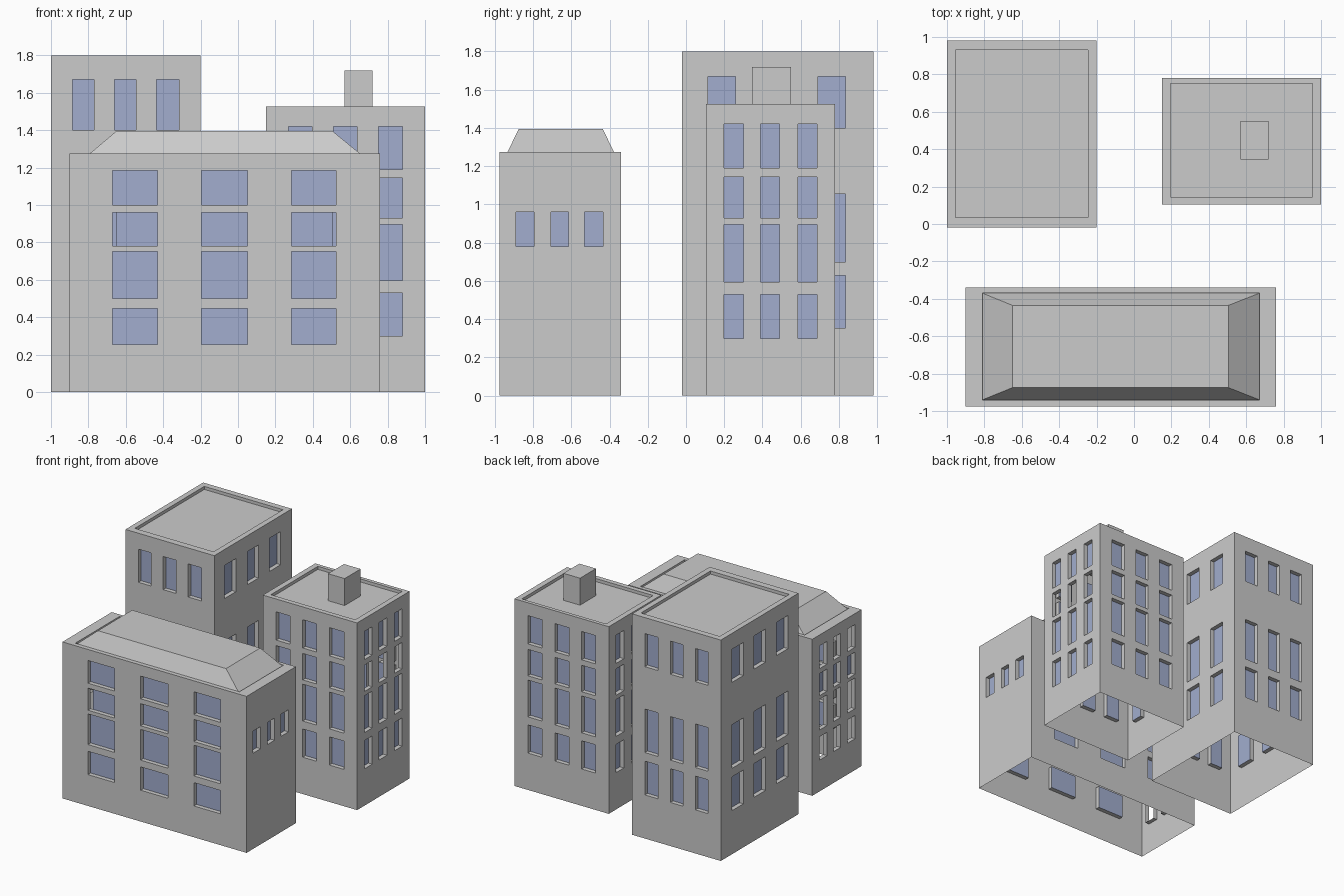
import bpy, bmesh
from mathutils import Vector

if "Cube" in bpy.data.objects:
    bpy.data.objects.remove(bpy.data.objects["Cube"])

glass = bpy.data.materials.new("window_glass")
glass.diffuse_color = (0.36, 0.42, 0.62, 1)
glass.use_nodes = True
glass.node_tree.nodes["Principled BSDF"].inputs["Base Color"].default_value = glass.diffuse_color
stone = bpy.data.materials.new("wall_grey")
stone.diffuse_color = (0.6, 0.6, 0.6, 1)
stone.use_nodes = True
stone.node_tree.nodes["Principled BSDF"].inputs["Base Color"].default_value = stone.diffuse_color
DEPTH = 0.035


def quad(bm, pts, facing, mat=0):
    """Add a quad whose normal points along 'facing'."""
    pts = [Vector(p) for p in pts]
    if (pts[1] - pts[0]).cross(pts[2] - pts[0]).dot(Vector(facing)) < 0:
        pts.reverse()
    bm.faces.new([bm.verts.new(p) for p in pts]).material_index = mat


def wall(bm, axis, at, side, span, height, cols, rows, kinds):
    """Wall along 'axis' (0=x, 1=y); row kinds: g glazed, o open, n none."""
    out = Vector((0, side, 0) if axis == 0 else (side, 0, 0))
    along = Vector((1, 0, 0) if axis == 0 else (0, 1, 0))
    up = Vector((0, 0, 1))

    def rect(u0, u1, z0, z1, d):
        c = at - side * d
        return [Vector((u, c, z) if axis == 0 else (c, u, z))
                for u, z in ((u0, z0), (u1, z0), (u1, z1), (u0, z1))]

    us = sorted([*span] + [u for c in cols for u in c])
    zs = sorted([0, height] + [z for r in rows for z in r])
    kind = {r[0]: k for r, k in zip(rows, kinds)}
    for i in range(len(us) - 1):
        for j in range(len(zs) - 1):
            cell = (us[i], us[i + 1], zs[j], zs[j + 1])
            k = kind.get(zs[j], 'n') if i % 2 else 'n'
            a = rect(*cell, 0)
            if k == 'n':
                quad(bm, a, out)
                continue
            # window reveals, then the pane
            b = rect(*cell, DEPTH)
            for n, f in enumerate((up, -along, -up, along)):
                m = (n + 1) % 4
                quad(bm, (a[n], a[m], b[m], b[n]), f)
            if k == 'g':
                quad(bm, b, out, 1)


def ring(x, y, z):
    return [(x[0], y[0], z), (x[1], y[0], z), (x[1], y[1], z), (x[0], y[1], z)]


def bridge(bm, a, b, facings):
    for n in range(4):
        m = (n + 1) % 4
        quad(bm, (a[n], a[m], b[m], b[n]), facings[n])


UP = [(0, 0, 1)] * 4
IN = [(0, 1, 0), (-1, 0, 0), (0, -1, 0), (1, 0, 0)]


def finish(bm, name):
    bmesh.ops.remove_doubles(bm, verts=bm.verts, dist=1e-5)
    me = bpy.data.meshes.new(name)
    bm.to_mesh(me)
    bm.free()
    me.materials.append(stone)
    me.materials.append(glass)
    ob = bpy.data.objects.new(name, me)
    bpy.context.collection.objects.link(ob)


def building(name, x, y, h, inner_x, inner_y, floor_z, xcols, ycols, rows,
             front, right, back, left, roof=None):
    bm = bmesh.new()
    wall(bm, 0, y[0], -1, x, h, xcols, rows, front)
    wall(bm, 0, y[1], 1, x, h, xcols, rows, back)
    wall(bm, 1, x[1], 1, y, h, ycols, rows, right)
    wall(bm, 1, x[0], -1, y, h, ycols, rows, left)
    # parapet rim and sunken roof
    rim, base = ring(inner_x, inner_y, h), ring(inner_x, inner_y, floor_z)
    bridge(bm, ring(x, y, h), rim, UP)
    bridge(bm, rim, base, IN)
    if roof:
        top = ring(*roof)
        bridge(bm, base, top, UP)
        base = top
    quad(bm, base, (0, 0, 1))
    finish(bm, name)


# tall block at the back left
building("tall_block", (-1, -0.2), (-0.02, 0.98), 1.8,
         (-0.955, -0.245), (0.035, 0.93), 1.775,
         [(-0.885, -0.77), (-0.66, -0.545), (-0.435, -0.315)],
         [(0.115, 0.26), (0.405, 0.55), (0.69, 0.835)],
         [(0.355, 0.63), (0.70, 1.055), (1.40, 1.67)],
         "ggg", "ggg", "ggg", "ggg")

# middle block on the right
building("middle_block", (0.15, 1), (0.105, 0.78), 1.525,
         (0.195, 0.955), (0.145, 0.75), 1.5,
         [(0.27, 0.395), (0.51, 0.635), (0.75, 0.88)],
         [(0.2, 0.3), (0.39, 0.49), (0.585, 0.685)],
         [(0.3, 0.53), (0.595, 0.895), (0.93, 1.145), (1.19, 1.42)],
         "gggg", "ggog", "gggg", "gggg")

# roof box on the middle block
bm = bmesh.new()
bx, by = (0.57, 0.72), (0.345, 0.55)
bridge(bm, ring(bx, by, 1.5), ring(bx, by, 1.72), [-Vector(v) for v in IN])
quad(bm, ring(bx, by, 1.72), (0, 0, 1))
finish(bm, "roof_box")

# wide block at the front with a hipped roof
building("wide_block", (-0.9, 0.76), (-0.975, -0.34), 1.275,
         (-0.81, 0.67), (-0.94, -0.37), 1.26,
         [(-0.67, -0.43), (-0.195, 0.05), (0.285, 0.525)],
         [(-0.89, -0.795), (-0.705, -0.615), (-0.53, -0.435)],
         [(0.255, 0.445), (0.5, 0.75), (0.78, 0.96), (1.0, 1.185)],
         "ggog", "nngn", "gggg", "oogo",
         ((-0.65, 0.505), (-0.875, -0.435), 1.395))

# single glass sheet behind the third-floor front windows
bm = bmesh.new()
quad(bm, [(-0.65, -0.94, 0.78), (0.505, -0.94, 0.78),
          (0.505, -0.94, 0.96), (-0.65, -0.94, 0.96)], (0, -1, 0), 1)
finish(bm, "glass_sheet")
